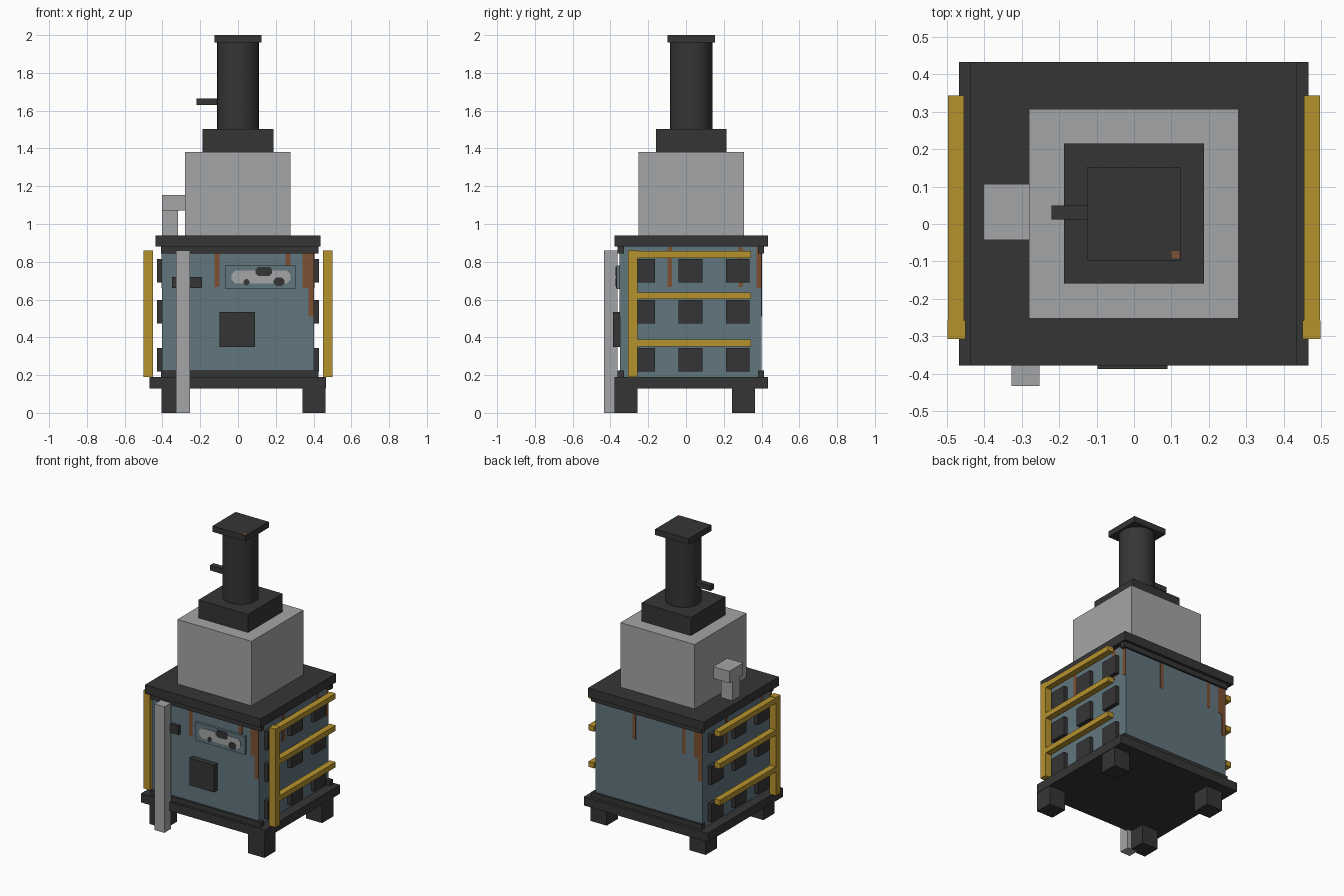
import bpy
import math
from mathutils import Matrix

default = bpy.data.objects.get("Cube")
if default:
    bpy.data.objects.remove(default)


def material(name, r, g, b):
    m = bpy.data.materials.new(name)
    m.use_nodes = True
    m.diffuse_color = (r, g, b, 1)
    m.node_tree.nodes["Principled BSDF"].inputs["Base Color"].default_value = (r, g, b, 1)
    return m


blue = material("steel blue paint", .12, .18, .21)
gold = material("yellow paint", .47, .29, .027)
grey = material("light grey metal", .37, .375, .38)
dark = material("dark iron", .036, .036, .036)
rust = material("rust", .20, .08, .034)


def box(name, mat, x, y, z):
    """Box from (min, max) ranges on each axis."""
    ranges = (x, y, z)
    bpy.ops.mesh.primitive_cube_add(size=1)
    ob = bpy.context.object
    size = [b - a for a, b in ranges]
    mid = [(a + b) / 2 for a, b in ranges]
    ob.data.transform(Matrix.Translation(mid) @ Matrix.Diagonal(size + [1]))
    ob.name = name
    ob.data.materials.append(mat)
    return ob


def plate(name, mat, cx, cz, w, h, y, cut):
    """Thin plate with clipped corners on the front panel."""
    a, b = w / 2, h / 2
    ring = []
    for sx, sz in ((1, 1), (-1, 1), (-1, -1), (1, -1)):
        pair = [(sx * a, sz * (b - cut)), (sx * (a - cut), sz * b)]
        ring += pair if sx == sz else pair[::-1]
    verts = [(cx + px, yy, cz + pz) for yy in (y, y + .004) for px, pz in ring]
    n = len(ring)
    faces = [list(range(n))[::-1], list(range(n, 2 * n))]
    faces += [(i, (i + 1) % n, n + (i + 1) % n, n + i) for i in range(n)]
    mesh = bpy.data.meshes.new(name)
    mesh.from_pydata(verts, [], [f[::-1] for f in faces])
    mesh.materials.append(mat)
    ob = bpy.data.objects.new(name, mesh)
    bpy.context.collection.objects.link(ob)


# Base, body and lid
CY = .028
box("base_plate", dark, (-.468, .467), (-.378, .433), (.13, .19))
box("body", blue, (-.403, .402), (-.35, .4), (.19, .88))
box("lid_plate", dark, (-.438, .436), (-.378, .433), (.88, .94))
for x in (-.405, .342):
    for y in (-.378, .244):
        box("foot", dark, (x, x + .122), (y, y + .122), (0, .13))
for z in (.19, .845):
    for y in (-.363, .38):
        box("edge_strip", dark, (-.408, .426), (y, y + .034), (z, z + .035))

# Hopper, collar and chimney
box("hopper", grey, (-.281, .279), (CY - .28, CY + .28), (.94, 1.38))
box("collar", dark, (-.187, .187), (CY - .187, CY + .187), (1.38, 1.503))
bpy.ops.mesh.primitive_cylinder_add(vertices=24, radius=.112, depth=.46, location=(0, CY, 1.73))
chimney = bpy.context.object
chimney.name = "chimney"
chimney.data.materials.append(dark)
bpy.ops.object.shade_smooth_by_angle(angle=math.radians(40))
box("chimney_cap", dark, (-.125, .125), (CY - .125, CY + .125), (1.96, 2))
box("cap_rust_spot", rust, (.1, .122), (-.092, -.072), (1.996, 2.001))
box("damper_handle", dark, (-.22, -.1), (.012, .05), (1.63, 1.665))

# Ducts
box("elbow_duct", grey, (-.402, -.28), (-.043, .107), (1.072, 1.153))
box("elbow_drop", grey, (-.402, -.318), (-.01, .075), (.94, 1.073))
box("front_pipe", grey, (-.328, -.253), (-.433, -.362), (0, .86))

# Guard rails and side vents on both sides
for s in (-1, 1):
    def side(a, b):
        return tuple(sorted((s * a, s * b)))
    box("rail_post", gold, side(.45, .499), (-.307, -.258), (.19, .86))
    for z in (.352, .602, .82):
        box("guard_rail", gold, side(.454, .497), (-.262, .343), (z, z + .036))
    for z in (.218, .472, .69):
        for y in (-.226, .024, .274):
            box("side_vent", dark, side(.4, .43), (y - .063, y + .063), (z, z + .125))

# Front details
box("access_door", dark, (-.097, .09), (-.387, -.348), (.35, .535))
box("latch_box", dark, (-.35, -.19), (-.37, -.348), (.66, .72))
box("control_panel", blue, (-.066, .308), (-.367, -.348), (.657, .781))
plate("gauge_strip", grey, .122, .72, .312, .07, -.37, .02)
plate("large_gauge", dark, .137, .749, .088, .048, -.373, .014)
plate("round_gauge", dark, .217, .695, .056, .046, -.373, .014)
plate("small_knob", dark, .045, .692, .03, .034, -.373, .01)


# Rust streaks, repeated around the four walls
def streaks(angle, half_width, depth, marks):
    turn = Matrix.Translation((0, .025, 0)) @ Matrix.Rotation(angle, 4, "Z")
    for u0, u1, z0 in marks:
        u0, u1 = max(u0, -half_width), min(u1, half_width)
        ob = box("rust_streak", rust, (u0, u1), (-depth - .002, -depth + .002), (z0, .879))
        ob.data.transform(turn)


thin = [(-.124, -.098, .667), (.252, .278, .667)]
for angle in (0, math.pi):
    streaks(angle, .402, .375, thin + [(.342, .378, .66), (.372, .402, .51)])
for angle in (math.pi / 2, -math.pi / 2):
    streaks(angle, .375, .4025, thin + [(.348, .375, .66)])
